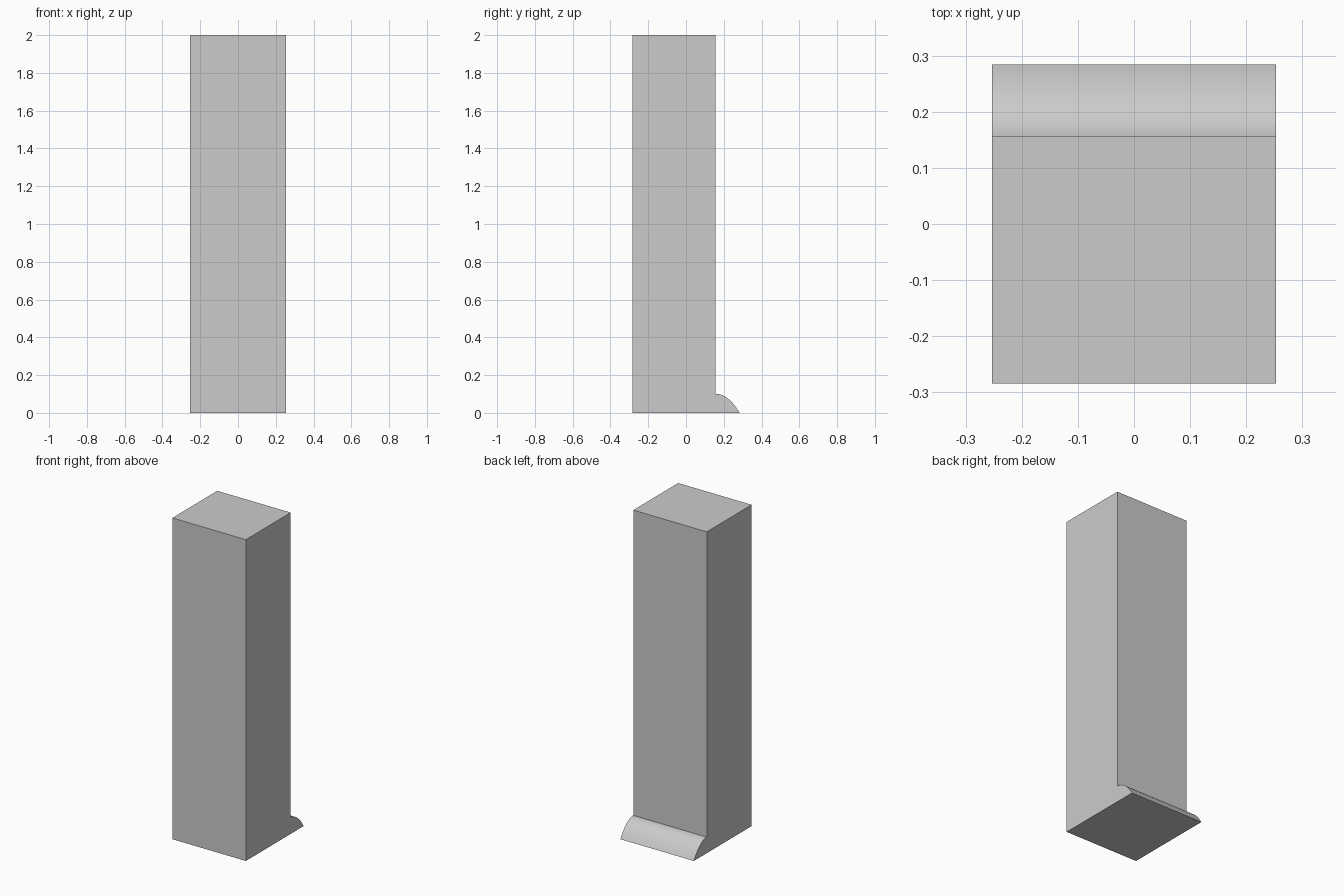
import bpy, bmesh
from mathutils import Vector
from mathutils.geometry import interpolate_bezier

if "Cube" in bpy.data.objects:
    bpy.data.objects.remove(bpy.data.objects["Cube"])

HALF_WIDTH = 0.253
BACK, FACE, TOE = -0.284, 0.157, 0.284


def extrude_profile(name, profile):
    """Extrude a closed (y, z) outline across the full width in x."""
    bm = bmesh.new()
    face = bm.faces.new([bm.verts.new((-HALF_WIDTH, y, z)) for y, z in profile])
    moved = bmesh.ops.extrude_face_region(bm, geom=[face])["geom"]
    verts = [v for v in moved if isinstance(v, bmesh.types.BMVert)]
    bmesh.ops.translate(bm, verts=verts, vec=(2 * HALF_WIDTH, 0, 0))
    # Keep the starting cap so the solid is closed
    if not face.is_valid or sum(e.is_boundary for e in bm.edges):
        bmesh.ops.holes_fill(bm, edges=[e for e in bm.edges if e.is_boundary])
    bmesh.ops.recalc_face_normals(bm, faces=bm.faces)
    mesh = bpy.data.meshes.new(name)
    bm.to_mesh(mesh)
    bm.free()
    obj = bpy.data.objects.new(name, mesh)
    bpy.context.collection.objects.link(obj)
    return obj


# Rounded toe curve, from the foot of the post face down to the ground
toe_curve = interpolate_bezier(Vector((FACE, 0.10, 0)), Vector((0.20, 0.104, 0)),
                               Vector((0.25, 0.06, 0)), Vector((TOE, 0, 0)), 17)

# Post with its rounded toe as one solid
profile = [(BACK, 0), (BACK, 2), (FACE, 2)] + [(p.x, p.y) for p in toe_curve]
post = extrude_profile("post_with_toe", profile)

# Smooth the toe, keep the corners sharp
bpy.context.view_layer.objects.active = post
post.select_set(True)
bpy.ops.object.shade_smooth_by_angle(angle=0.5)
